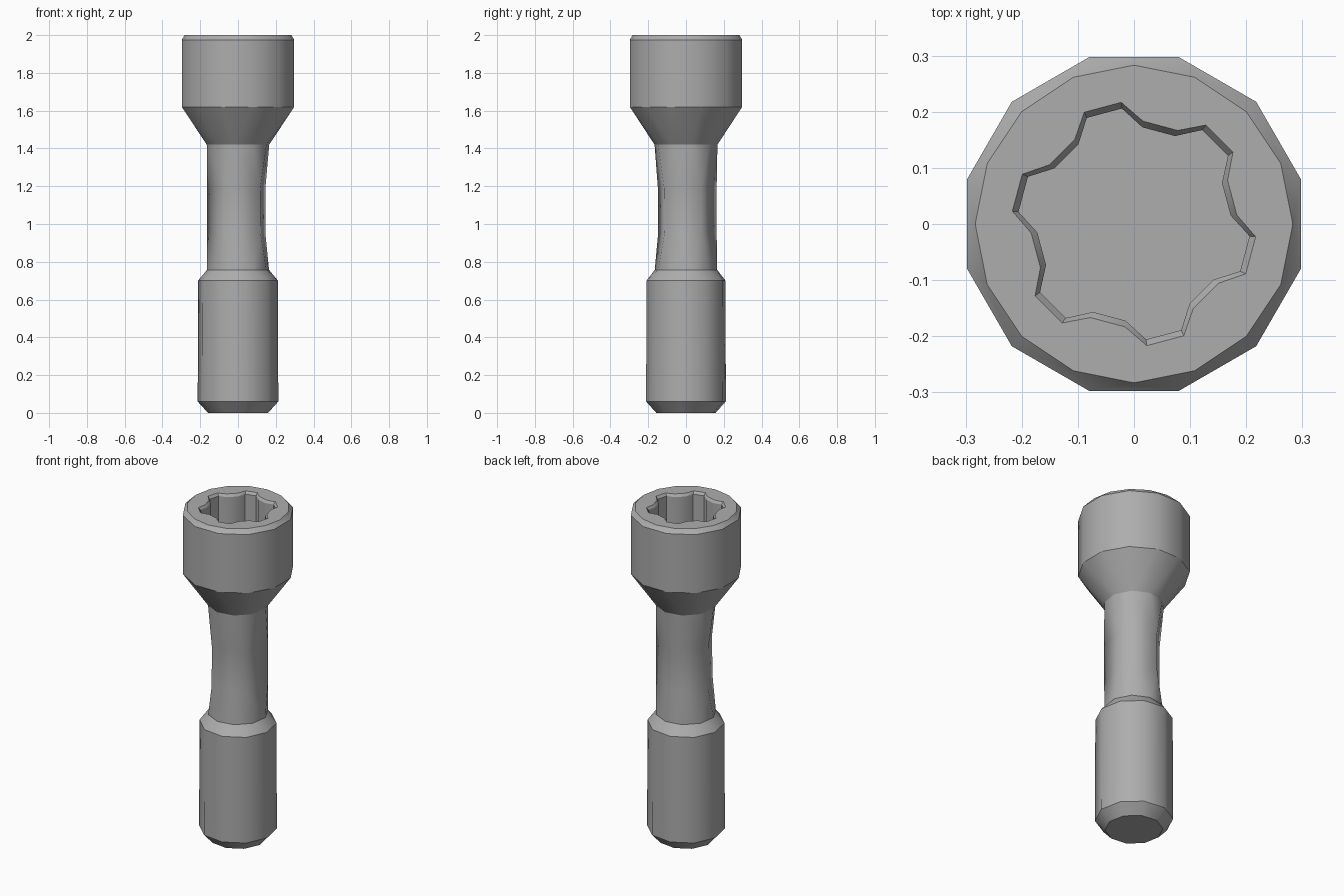
import bpy
import bmesh
from math import cos, sin, radians, degrees, atan2

cube = bpy.data.objects.get("Cube")
if cube:
    bpy.data.objects.remove(cube)

steel = bpy.data.materials.new("steel_grey")
steel.use_nodes = True
GREY = (0.42, 0.42, 0.42, 1)
steel.diffuse_color = GREY
steel.node_tree.nodes["Principled BSDF"].inputs["Base Color"].default_value = GREY

bm = bmesh.new()


def ring(z, points):
    """Add a closed ring from (angle in degrees, radius) pairs, sorted by angle."""
    return [(a, bm.verts.new((r * cos(radians(a)), r * sin(radians(a)), z)))
            for a, r in sorted((a % 360, r) for a, r in points)]


def polygon(z, radius, sides, phase):
    return ring(z, [(phase + 360 * k / sides, radius) for k in range(sides)])


def loft(a, b):
    """Join two rings of any vertex counts by walking round both in angle."""
    def angle(r, i):
        return r[i % len(r)][0] + 360 * (i // len(r))
    i = j = 0
    while i < len(a) or j < len(b):
        p, q = a[i % len(a)][1], b[j % len(b)][1]
        mid_a = angle(a, i) + angle(a, i + 1)
        mid_b = angle(b, j) + angle(b, j + 1)
        if j >= len(b) or (i < len(a) and mid_a <= mid_b):
            i += 1
            bm.faces.new((p, a[i % len(a)][1], q))
        else:
            j += 1
            bm.faces.new((p, b[j % len(b)][1], q))


def shank_ring(z, radius, spread):
    """Five corners, each split in two by the spread angle."""
    return ring(z, [(28 + 72 * k + s * spread, radius)
                    for k in range(5) for s in (-1, 1)])


def socket_ring(z, inset):
    """Six-lobed socket outline."""
    return ring(z, [(c + 60 * k + s * half, radius - inset)
                    for k in range(6)
                    for c, half, radius in ((45, 9, 0.218), (75, 10, 0.184))
                    for s in (-1, 1)])


# Outside from the foot up, then over the rim and down into the socket
rings = [
    polygon(0.005, 0.16, 10, 29),      # foot
    polygon(0.06, 0.215, 10, 29),      # lower collar
    polygon(0.70, 0.213, 10, 29),
    shank_ring(0.757, 0.167, 18),      # waisted shank
    shank_ring(0.95, 0.165, 0.5),
    shank_ring(1.19, 0.165, 0.5),
    shank_ring(1.42, 0.168, 18),
    polygon(1.62, 0.308, 12, 15),      # head
    polygon(1.975, 0.308, 12, 15),
    polygon(2.0, 0.283, 16, 0),        # rim
    socket_ring(2.0, 0),               # socket
    socket_ring(1.985, 0.011),
    socket_ring(1.66, 0.011),
]
for lower, upper in zip(rings, rings[1:]):
    loft(lower, upper)
bm.faces.new([v for _, v in rings[0]])
bm.faces.new([v for _, v in rings[-1]])
for v in rings[0]:
    v[1].co.z = 0
bmesh.ops.remove_doubles(bm, verts=bm.verts, dist=0.004)
bmesh.ops.recalc_face_normals(bm, faces=bm.faces)

# Smooth round the sides, crisp on the rims, shank corners and socket
for f in bm.faces:
    f.smooth = True
for e in bm.edges:
    bend = degrees(e.calc_face_angle(0))
    level = abs(e.verts[0].co.z - e.verts[1].co.z) < 0.001
    e.smooth = not (bend > 38 or (level and bend > 20))

mesh = bpy.data.meshes.new("socket_bolt")
bm.to_mesh(mesh)
bm.free()
mesh.materials.append(steel)
bpy.context.collection.objects.link(bpy.data.objects.new("socket_bolt", mesh))
